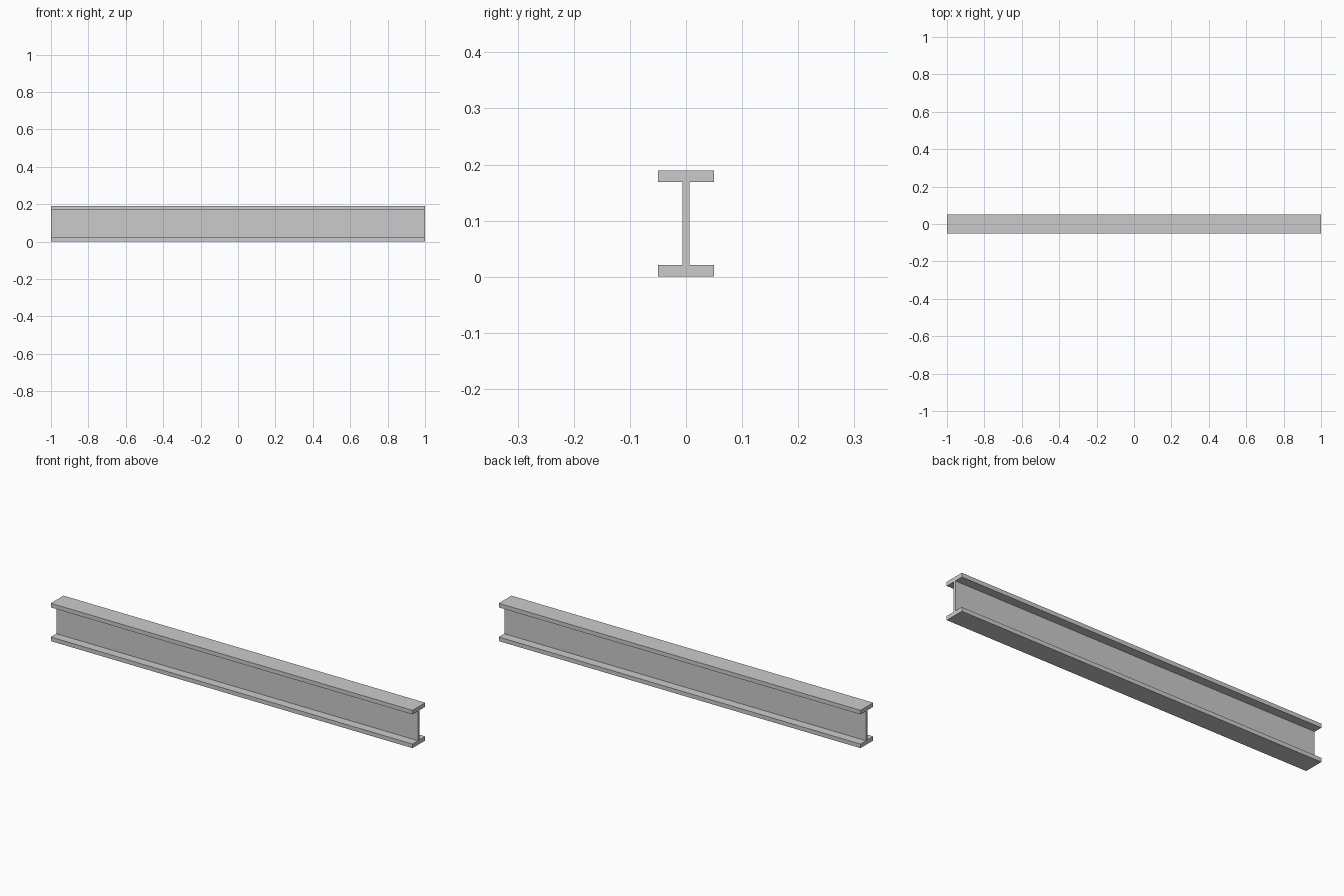
import bpy, bmesh

if "Cube" in bpy.data.objects:
    bpy.data.objects.remove(bpy.data.objects["Cube"])

LENGTH, HEIGHT = 2.0, 0.189
HALF_W, HALF_WEB, FLANGE = 0.05, 0.0065, 0.0205

# I-shaped cross-section (y, z): right half bottom to top, then mirrored
right = [(HALF_W, 0), (HALF_W, FLANGE), (HALF_WEB, FLANGE),
         (HALF_WEB, HEIGHT - FLANGE), (HALF_W, HEIGHT - FLANGE), (HALF_W, HEIGHT)]
profile = right + [(-y, z) for y, z in reversed(right)]

# Extrude the section along x
bm = bmesh.new()
face = bm.faces.new([bm.verts.new((-LENGTH / 2, y, z)) for y, z in profile])
ext = bmesh.ops.extrude_face_region(bm, geom=[face], use_keep_orig=True)
bmesh.ops.translate(bm, vec=(LENGTH, 0, 0),
                    verts=[g for g in ext["geom"] if isinstance(g, bmesh.types.BMVert)])
bmesh.ops.recalc_face_normals(bm, faces=bm.faces)

# Steel beam object
mesh = bpy.data.meshes.new("i_beam")
bm.to_mesh(mesh)
bm.free()
bpy.context.collection.objects.link(bpy.data.objects.new("i_beam", mesh))
